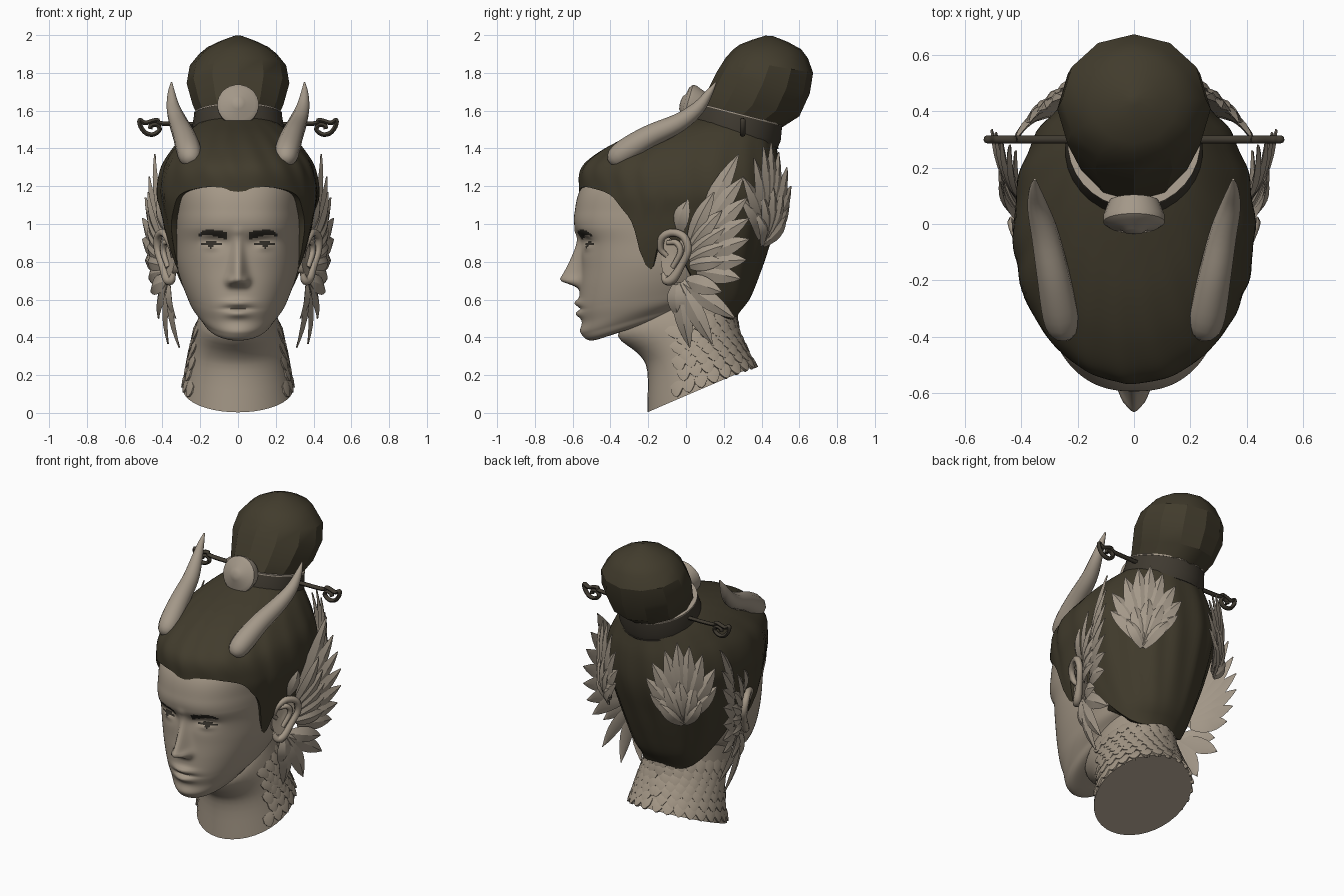
import bpy, math
from mathutils import Vector as Vec

if "Cube" in bpy.data.objects:
    bpy.data.objects.remove(bpy.data.objects["Cube"])

def material(name, rgb):
    m = bpy.data.materials.new(name)
    m.diffuse_color = (*rgb, 1)
    m.use_nodes = True
    m.node_tree.nodes["Principled BSDF"].inputs["Base Color"].default_value = m.diffuse_color
    return m

SKIN = material("warm skin", (.37, .31, .24))
HAIR = material("dark olive hair", (.054, .045, .026))
BROW = material("brow dark", (.03, .026, .02))
METAL = material("dark bronze", (.05, .042, .03))
HORN = material("feather and horn", (.37, .315, .25))

def gauss(a, b=0):
    return math.exp(-a * a - b * b)

def interp(keys, t):
    """Smooth lookup in rows of (parameter, values...)."""
    n = len(keys)
    t = min(max(t, keys[0][0]), keys[-1][0])
    i = next(k for k in range(n - 1) if t <= keys[k + 1][0])
    def slope(k, c):
        a, b = keys[max(k - 1, 0)], keys[min(k + 1, n - 1)]
        return (b[c] - a[c]) / (b[0] - a[0])
    k0, k1 = keys[i], keys[i + 1]
    h = k1[0] - k0[0]
    u = (t - k0[0]) / h
    return [k0[c] * (2*u**3 - 3*u*u + 1) + k1[c] * (3*u*u - 2*u**3)
            + h * (slope(i, c) * (u**3 - 2*u*u + u) + slope(i + 1, c) * (u**3 - u*u))
            for c in range(1, len(k0))]

def loft(V, F, rows):
    """Closed, capped tube through equal rows of points."""
    o, n = len(V), len(rows[0])
    for r in rows:
        V.extend(r)
    for i in range(len(rows) - 1):
        for j in range(n):
            k = (j + 1) % n
            F.append([o + i*n + j, o + i*n + k, o + i*n + n + k, o + i*n + n + j])
    F.append([o + j for j in range(n)][::-1])
    F.append([o + (len(rows) - 1) * n + j for j in range(n)])

def build(name, V, F, mats, angle=50, mirror=False):
    me = bpy.data.meshes.new(name)
    me.from_pydata([tuple(v) for v in V], [], F)
    for m in mats:
        me.materials.append(m)
    ob = bpy.data.objects.new(name, me)
    bpy.context.collection.objects.link(ob)
    bpy.ops.object.select_all(action='DESELECT')
    ob.select_set(True)
    bpy.context.view_layer.objects.active = ob
    bpy.ops.object.mode_set(mode='EDIT')
    bpy.ops.mesh.select_all(action='SELECT')
    bpy.ops.mesh.normals_make_consistent(inside=False)
    bpy.ops.object.mode_set(mode='OBJECT')
    bpy.ops.object.shade_smooth_by_angle(angle=math.radians(angle))
    if mirror:
        ob.modifiers.new("mirror", 'MIRROR').use_mirror_merge = False
    return ob

def power(x, p):
    return math.copysign(abs(x)**p, x)

def ring_point(keys, v, a, p=1.0):
    """Point on a stack of tilted ovals; a = 0 faces the front."""
    yf, zf, yb, zb, hw = interp(keys, v)
    s, c = power(math.sin(a), p), power(math.cos(a), p)
    return Vec((hw * s, (yf + yb)/2 - (yb - yf)/2 * c, (zf + zb)/2 - (zb - zf)/2 * c))

def angles(n, warp):
    ts = [-math.pi + 2 * math.pi * j / n for j in range(n)]
    return [t - warp * math.sin(t) for t in ts]

# Head with sculpted face
HEAD = [(0, -.36, .42, .12, .58, .06), (1, -.50, .383, .16, .60, .165), (2, -.545, .42, .2, .63, .205),
        (3, -.55, .48, .25, .66, .245), (4, -.565, .55, .28, .70, .272), (5, -.562, .66, .32, .76, .305),
        (6, -.555, .78, .36, .82, .328), (7, -.56, .90, .40, .90, .335), (8, -.588, .98, .42, .98, .335),
        (9, -.59, 1.06, .44, 1.06, .335), (10, -.55, 1.2, .44, 1.2, .33), (11, -.4, 1.36, .38, 1.36, .27),
        (12, -.1, 1.45, .2, 1.45, .1)]

def face_push(x, z):
    x = abs(x)
    p = min(max((.94 - z) / .23, 0), 1)
    nose = (.008 + .1 * p**1.2) * gauss(x / (.022 + .022 * p))
    nose *= gauss((z - .705) / .03) if z < .705 else gauss(max(z - .95, 0) / .03)
    d = nose + .03 * gauss((x - .042) / .02, (z - .695) / .025)
    d -= .036 * gauss((x - .125) / .065, (z - .9) / .04)
    d += .026 * gauss((x - .135) / .045, (z - .882) / .022)
    d += .026 * gauss(x / .07, (z - .582) / .018) + .022 * gauss(x / .06, (z - .523) / .02)
    d -= .012 * gauss(x / .08, (z - .55) / .008)
    return d + .012 * gauss(x / .08, (z - .43) / .035)

rows = []
for i in range(121):
    row = []
    p = .95 - .13 * min(max((i / 10 - 4) / 4, 0), 1)
    for a in angles(128, .5):
        q = ring_point(HEAD, i / 10, a, p)
        if math.cos(a) > 0:
            q.y -= face_push(q.x, q.z)
        row.append(q)
    rows.append(row)
V, F = [], []
loft(V, F, rows)
head = build("head", V, F, [SKIN, BROW], 80)
for f in head.data.polygons:      # brows, lash lines and irises
    x, y, z = abs(f.center.x), f.center.y, f.center.z
    if y > -.3:
        continue
    brow = .06 < x < .21 and abs(z - (.938 + .22 * (x - .06) - 2.2 * max(x - .15, 0)**1.5)) < .02 - .07 * (x - .06)
    lash = .085 < x < .195 and abs(z - (.9 - 3 * (x - .14)**2)) < .007
    iris = math.hypot(x - .14, z - .886) < .014
    f.material_index = int(brow or lash or iris)

# Neck
NECK = [(0, -.205, .003, .37, .25, .292), (1, -.205, .22, .31, .36, .26), (2, -.25, .31, .27, .47, .238),
        (3, -.36, .405, .26, .6, .21), (4, -.30, .5, .24, .7, .18)]
V, F = [], []
loft(V, F, [[ring_point(NECK, i / 4, a) for a in angles(40, 0)] for i in range(17)])
build("neck", V, F, [SKIN])

# Overlapping neck scales
V, F = [], []
SHIELD = [(-1, .5), (-.9, -.3), (-.45, -.85), (0, -1.05), (.45, -.85), (.9, -.3), (1, .5), (0, .9)]
for i in range(7):
    v, n = .3 + .36 * i, 9
    for j in range(n):
        a = 1.12 + .05 * i + (j + .5 * (i % 2)) * .235
        if a > math.pi:
            continue
        c = ring_point(NECK, v, a)
        du = (ring_point(NECK, v, a + .05) - c).normalized()
        dv = (ring_point(NECK, v + .05, a) - c).normalized()
        nor = du.cross(dv).normalized()
        o = len(V)
        V += [c + du * .038 * x + dv * .046 * y + nor * (.004 - .006 * y) for x, y in SHIELD] + [c + nor * .012]
        V += [c + du * .038 * x + dv * .046 * y - nor * .01 for x, y in SHIELD]
        for k in range(8):
            m = (k + 1) % 8
            F += [[o + k, o + m, o + 8], [o + k, o + 9 + k, o + 9 + m, o + m]]
build("neck_scales", V, F, [SKIN], 30, True)

# Swept-back hair: every column starts on the hairline
SHELL = [(.45, -.2, .25, .22), (.52, -.22, .275, .235), (.6, -.32, .335, .268), (.75, -.5, .395, .33), (.9, -.56, .445, .375),
         (1.05, -.57, .49, .405), (1.16, -.565, .505, .428), (1.3, -.55, .50, .405), (1.4, -.43, .48, .345),
         (1.48, -.26, .46, .275), (1.54, -.06, .42, .2), (1.575, .08, .36, .12)]
LINE = [(0, 1.145), (.14, 1.185), (.3, 1.195), (.5, 1.19), (.8, 1.155), (.95, 1.09), (1.12, .98), (1.22, .79), (1.31, .77),
        (1.42, .92), (1.56, .9), (1.75, .68), (1.98, .57), (2.5, .5), (3.2, .5)]
rows = [[] for _ in range(35)]
for a in angles(128, .15):
    zh = interp(LINE, abs(a))[0]
    p = .88 if math.cos(a) < 0 else 1
    for i in range(35):
        v = max(i - 1, 0) / 33
        z = zh + (1.575 - zh) * v
        yf, yb, hw = interp(SHELL, z)
        r = 1 + .01 * math.cos(18 * a + 5 * v) * math.sin(math.pi * v)
        r *= .88 if i == 0 else 1
        rows[i].append(Vec((hw * r * power(math.sin(a), p), (yf + yb)/2 - (yb - yf)/2 * r * power(math.cos(a), p), z)))
V, F = [], []
loft(V, F, rows)
build("hair", V, F, [HAIR], 60)

# Leaning top knot, faceted
KNOT = [(0, .09, 1.50, .45, 1.42, .17), (1, .07, 1.61, .49, 1.50, .205), (2, .105, 1.69, .60, 1.57, .24), (3, .16, 1.80, .655, 1.69, .272),
        (4, .21, 1.88, .673, 1.80, .255), (5, .285, 1.95, .61, 1.925, .16), (6, .42, 1.997, .46, 1.995, .02)]
V, F = [], []
loft(V, F, [[ring_point(KNOT, v, a) for a in angles(12, 0)] for v in (0, 1, 2, 3, 4, 4.6, 5, 5.5, 6)])
build("top_knot", V, F, [HAIR], 26)

# Band around the knot, turned about a leaning axis
SIDE = Vec((1, 0, 0))
def turned(name, base, ty, tz, profile, n, mat):
    axis, w = Vec((0, ty, tz)), Vec((0, -tz, ty))
    V, F = [], []
    loft(V, F, [[base + axis * t + (SIDE * math.cos(2*math.pi*(j + .5)/n) + w * math.sin(2*math.pi*(j + .5)/n)) * r
                 for j in range(n)] for t, r in profile])
    return build(name, V, F, [mat], 40)
BASE = Vec((0, .265, 1.5))
turned("knot_band", BASE, .25, .968, [(-.06, .19), (-.06, .235), (0, .245), (.085, .232), (.085, .19)], 32, METAL)
for t, r, mat in ((-.04, .238, METAL), (.083, .23, HORN)):
    turned("band_trim", BASE, .25, .968, [(t - .004, r - .01), (t - .004, r + .005), (t + .004, r + .005), (t + .004, r - .01)], 32, mat)
turned("band_disc", Vec((0, .05, 1.62)), -.96, .28,
       [(-.03, .09), (.025, .11), (.045, .11), (.06, .09), (.068, .05), (.08, .035), (.084, .01)], 24, HORN)

# Tubes: horns, ears and hairpin
def tube(V, F, keys, n, steps, flat=1):
    """Keys are (t, x, y, z, radius)."""
    pts = [interp(keys, keys[-1][0] * i / steps) for i in range(steps + 1)]
    rows = []
    for i, p in enumerate(pts):
        d = (Vec(pts[min(i + 1, steps)][:3]) - Vec(pts[max(i - 1, 0)][:3])).normalized()
        u = d.cross(Vec((.15, 1, .1) if flat != 1 else (1, .1, 0))).normalized()
        w = d.cross(u)
        rows.append([Vec(p[:3]) + (u * math.cos(2*math.pi*j/n) + w * flat * math.sin(2*math.pi*j/n)) * p[3] for j in range(n)])
    loft(V, F, rows)

V, F = [], []
tube(V, F, [(0, .245, -.40, 1.325, .025), (.5, .25, -.375, 1.345, .055), (1, .26, -.32, 1.385, .066), (2, .285, -.19, 1.465, .06),
            (3, .315, -.04, 1.535, .05), (4, .342, .06, 1.61, .037), (5, .352, .12, 1.69, .021), (6, .352, .158, 1.75, .004)], 10, 24)
build("horns", V, F, [HORN], 50, True)

V, F = [], []
tube(V, F, [(0, .345, -.10, .83, .012), (1, .35, -.135, .87, .017), (2, .375, -.125, .93, .02), (3, .40, -.07, .955, .02),
            (4, .425, -.01, .93, .021), (5, .425, .01, .86, .02), (6, .40, -.025, .78, .02), (7, .375, -.07, .71, .026),
            (8, .355, -.105, .70, .022), (9, .34, -.12, .74, .012)], 8, 40)
tube(V, F, [(0, .36, -.10, .90, .012), (1, .39, -.05, .9, .016), (2, .395, -.03, .85, .016), (3, .37, -.07, .77, .014)], 8, 14)
loft(V, F, [[Vec((.355 - .05 * k + (.035 * math.cos(b) + .015) * r, -.062 + .065 * r * math.cos(b) + .025 * r * math.sin(b),
                  .835 + .115 * r * math.sin(b))) for b in [2 * math.pi * j / 16 for j in range(16)]]
             for k, r in ((1, .8), (0, 1), (-.1, .5), (-.1, .1))])
build("ears", V, F, [SKIN], 60, True)

V, F = [], []
curl = [(0, 1.53), (.38, 1.53), (.43, 1.55), (.49, 1.535), (.52, 1.55), (.515, 1.515), (.485, 1.48), (.445, 1.475),
        (.415, 1.5), (.43, 1.525), (.46, 1.52), (.465, 1.503)]
tube(V, F, [(i, x, .30, z, .012) for i, (x, z) in enumerate(curl)], 8, 66, 1.2)
build("hairpin", V, F, [METAL], 50, True)

# Feathers of the side wings and back wings
def feather(V, F, root, tip, nor, width, bow=.02):
    root, tip, nor = Vec(root), Vec(tip), Vec(nor).normalized()
    d = tip - root
    side = nor.cross(d).normalized()
    n = side.cross(d).normalized()
    n = n if n.dot(nor) > 0 else -n
    rows = []
    for i, k in enumerate((.45, .75, .95, 1, .95, .78, .48, .04)):
        t, w = i / 7, width * k
        c = root + d * t + n * bow * math.sin(math.pi * t) + Vec((0, 0, .12 * width * math.sin(math.pi * t)))
        rows.append([c - side * w, c + n * (.22 * w + .004), c + side * w, c - n * (.12 * w + .004)])
    loft(V, F, rows)

V, F = [], []
LONG = [(.93, .28, 1.37, .44), (.90, .305, 1.25, .47), (.87, .325, 1.14, .49), (.84, .335, 1.03, .505),
        (.81, .335, .92, .505), (.78, .32, .81, .49), (.75, .29, .71, .47)]
for z, ty, tz, tx in LONG:
    feather(V, F, (.385, .06, z), (tx, ty, tz), (1, -.35, 0), .052)
for z, ty, tz in ((.9, .15, 1.17), (.87, .19, 1.07), (.84, .21, .98), (.81, .21, .89), (.78, .2, .8)):
    feather(V, F, (.40, .02, z), (.475, ty, tz), (1, -.35, 0), .042)
for ry, rz, tx, ty, tz in ((-.05, .95, .425, .01, 1.13), (0, .7, .46, .19, .64), (-.02, .69, .42, .26, .5),
                           (-.03, .69, .37, .14, .365), (-.04, .69, .31, .02, .345), (-.05, .68, .33, -.04, .5)):
    feather(V, F, (.365, ry, rz), (tx, ty, tz), (1, -.35, 0), .05)
build("side_wings", V, F, [HORN], 30, True)

V, F = [], []
for tip in ((.12, .545, 1.1), (.1, .555, 1.2), (.13, .535, 1.3), (.19, .49, 1.38), (.25, .45, 1.43), (.31, .41, 1.41),
            (.37, .36, 1.35), (.42, .30, 1.25), (.425, .29, 1.13)):
    feather(V, F, (.265, .395, .93), tip, (.6, .8, 0), .055, .03)
for tip in ((.16, .53, 1.06), (.2, .51, 1.17), (.27, .46, 1.2), (.34, .40, 1.16), (.37, .37, 1.06)):
    feather(V, F, (.27, .405, .89), tip, (.6, .8, 0), .046, .03)
build("back_wings", V, F, [HORN], 30, True)
